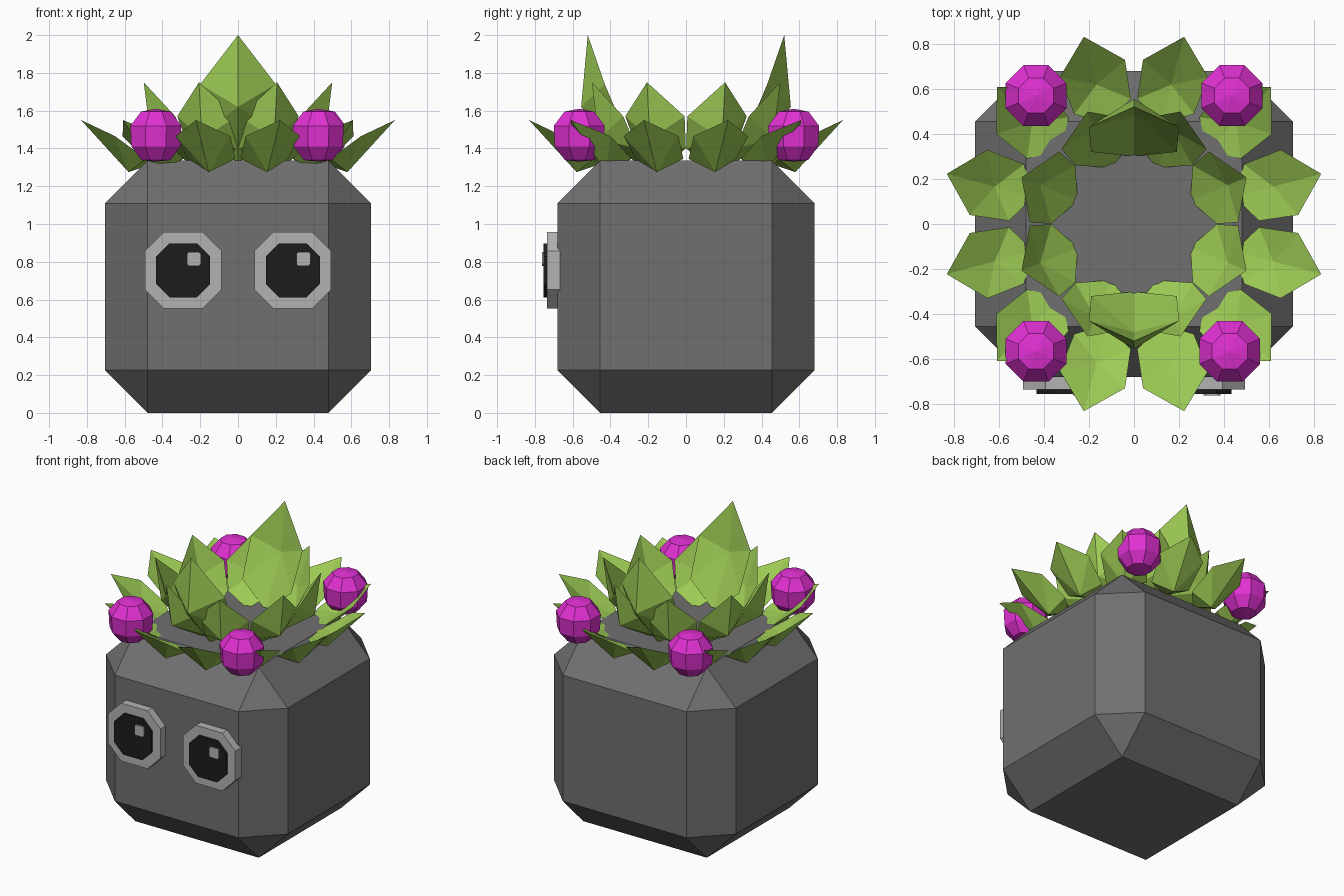
import bpy, bmesh, math
from mathutils import Vector, Matrix

if "Cube" in bpy.data.objects:
    bpy.data.objects.remove(bpy.data.objects["Cube"])


def material(name, rgb):
    m = bpy.data.materials.new(name)
    m.diffuse_color = (*rgb, 1)
    m.use_nodes = True
    m.node_tree.nodes["Principled BSDF"].inputs["Base Color"].default_value = m.diffuse_color
    return m


STONE = material("stone", (0.16, 0.16, 0.16))
PALE = material("pale_grey", (0.45, 0.45, 0.45))
BLACK = material("black", (0.012, 0.012, 0.012))
GREEN = material("leaf_green", (0.34, 0.60, 0.09))
PINK = material("bud_pink", (0.75, 0.03, 0.65))


def finish(bm, name, mat):
    bmesh.ops.recalc_face_normals(bm, faces=bm.faces[:])
    me = bpy.data.meshes.new(name)
    bm.to_mesh(me)
    bm.free()
    me.materials.append(mat)
    ob = bpy.data.objects.new(name, me)
    bpy.context.collection.objects.link(ob)
    return ob


def octagon_plate(name, x, z, half, cut, y_back, y_front, mat):
    """Square with cut corners in the xz plane, extruded along y."""
    bm = bmesh.new()
    a, b = half, half - cut
    outline = [(a, b), (b, a), (-b, a), (-a, b), (-a, -b), (-b, -a), (b, -a), (a, -b)]
    back = [bm.verts.new((x + u, y_back, z + v)) for u, v in outline]
    front = [bm.verts.new((x + u, y_front, z + v)) for u, v in outline]
    bm.faces.new(back)
    bm.faces.new(front)
    for i in range(8):
        j = (i + 1) % 8
        bm.faces.new((back[i], back[j], front[j], front[i]))
    return finish(bm, name, mat)


def leaf(bm, angle, base, low, wide, keel, rib, tip):
    """Folded leaf: points are (radius, height); low and wide add a half width."""
    rot = Matrix.Rotation(math.radians(angle), 3, 'Z')

    def v(r, z, side=0):
        return bm.verts.new(rot @ Vector((r, side, z)))

    b, k, m, t = v(*base), v(*keel), v(*rib), v(*tip)
    for s in (-1, 1):
        l = v(low[0], low[2], s * low[1])
        w = v(wide[0], wide[2], s * wide[1])
        for mid in (k, m):
            bm.faces.new((b, l, mid))
            bm.faces.new((l, w, mid))
            bm.faces.new((w, t, mid))


def leaf_ring(name, count, start, **shape):
    bm = bmesh.new()
    for i in range(count):
        leaf(bm, start + 360 * i / count, **shape)
    return finish(bm, name, GREEN)


# Chamfered stone pot
bm = bmesh.new()
bmesh.ops.create_cube(bm, size=1)
for p in bm.verts:
    p.co = Vector((p.co.x * 1.41, p.co.y * 1.36, (p.co.z + 0.5) * 1.335))
bmesh.ops.bevel(bm, geom=bm.edges[:], offset=0.226, segments=1,
                affect='EDGES', profile=0.5)
finish(bm, "pot", STONE)

# Eyes: pale surround, black pupil, small highlight
for label, x in (("left", -0.29), ("right", 0.29)):
    octagon_plate(label + "_eye_surround", x, 0.755, 0.203, 0.1, -0.66, -0.735, PALE)
    octagon_plate(label + "_pupil", x, 0.755, 0.143, 0.07, -0.70, -0.754, BLACK)
    octagon_plate(label + "_highlight", x + 0.056, 0.815, 0.037, 0.01, -0.74, -0.762, PALE)

# Three tiers of leaves
leaf_ring("outer_leaves", 12, 15, base=(0.46, 1.32), low=(0.54, 0.13, 1.345),
          wide=(0.714, 0.15, 1.465), keel=(0.60, 1.275), rib=(0.64, 1.36), tip=(0.86, 1.55))
leaf_ring("inner_leaves", 8, 22.5, base=(0.27, 1.32), low=(0.34, 0.14, 1.40),
          wide=(0.43, 0.17, 1.57), keel=(0.50, 1.45), rib=(0.45, 1.49), tip=(0.54, 1.75))
leaf_ring("tall_leaves", 2, 90, base=(0.30, 1.32), low=(0.32, 0.19, 1.48),
          wide=(0.43, 0.20, 1.74), keel=(0.555, 1.62), rib=(0.48, 1.66), tip=(0.52, 2.0))

# Flower buds at the four corners
BUD = [(0.082, -0.132), (0.14, -0.06), (0.146, 0.05), (0.085, 0.125)]
for label, x, y in (("front_left", -0.435, -0.565), ("front_right", 0.425, -0.565),
                    ("back_left", -0.435, 0.57), ("back_right", 0.435, 0.57)):
    bm = bmesh.new()
    rings = [[bm.verts.new((x + r * math.cos(math.pi * (i + 0.5) / 4),
                            y + r * math.sin(math.pi * (i + 0.5) / 4), 1.47 + z))
              for i in range(8)] for r, z in BUD]
    bottom, top = bm.verts.new((x, y, 1.33)), bm.verts.new((x, y, 1.61))
    for i in range(8):
        j = (i + 1) % 8
        for lo, hi in zip(rings, rings[1:]):
            bm.faces.new((lo[i], lo[j], hi[j], hi[i]))
        bm.faces.new((rings[0][j], rings[0][i], bottom))
        bm.faces.new((rings[-1][i], rings[-1][j], top))
    finish(bm, label + "_bud", PINK)
